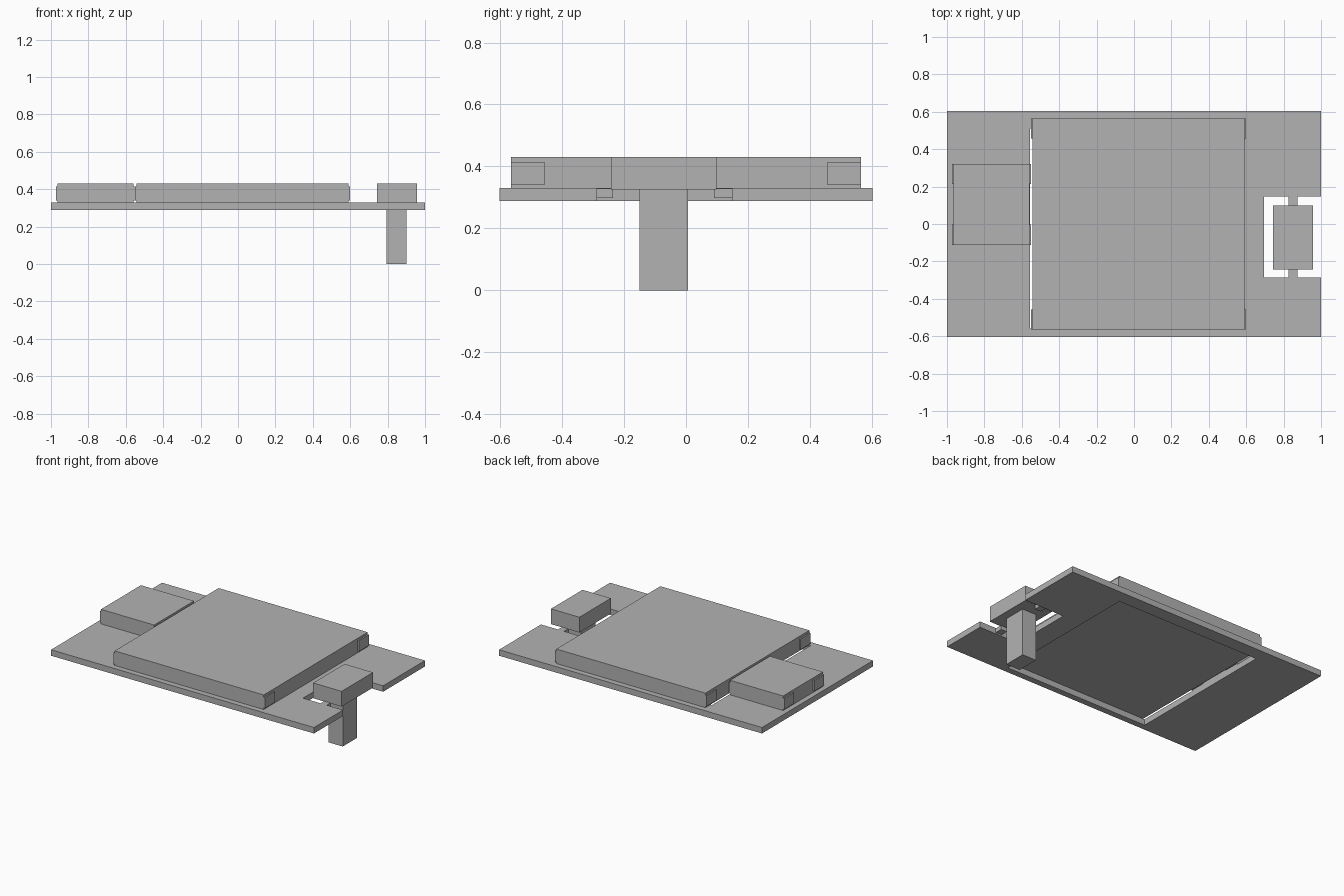
import bpy
import bmesh
from mathutils import Vector

default = bpy.data.objects.get("Cube")
if default:
    bpy.data.objects.remove(default, do_unlink=True)

# One plain grey for the whole model
grey = bpy.data.materials.new("plain_grey")
grey.use_nodes = True
colour = (0.45, 0.45, 0.45, 1)
grey.diffuse_color = colour
grey.node_tree.nodes["Principled BSDF"].inputs["Base Color"].default_value = colour


def box(name, x, y, z):
    """Box spanning the given (low, high) range on each axis."""
    bm = bmesh.new()
    bmesh.ops.create_cube(bm, size=1)
    low, high = Vector((x[0], y[0], z[0])), Vector((x[1], y[1], z[1]))
    for v in bm.verts:
        v.co = (low + high) / 2 + v.co * (high - low)
    mesh = bpy.data.meshes.new(name)
    bm.to_mesh(mesh)
    bm.free()
    mesh.materials.append(grey)
    obj = bpy.data.objects.new(name, mesh)
    bpy.context.collection.objects.link(obj)
    return obj


def cut(target, cutter):
    """Subtract the cutter and remove it."""
    cutter.hide_render = True
    mod = target.modifiers.new("cut", "BOOLEAN")
    mod.operation = "DIFFERENCE"
    mod.solver = "EXACT"
    mod.object = cutter
    bpy.context.view_layer.objects.active = target
    bpy.ops.object.modifier_apply(modifier=mod.name)
    bpy.data.objects.remove(cutter, do_unlink=True)


def padded_block(name, x, y, z):
    """Block with a thin pad at each corner of its two end faces."""
    box(name, x, y, z)
    depth, length = 0.009, 0.108
    ends = {"right": (x[0] - depth, x[0]), "left": (x[1], x[1] + depth)}
    sides = {"front": (y[0], y[0] + length), "back": (y[1] - length, y[1])}
    for end, px in ends.items():
        for side, py in sides.items():
            box(f"{name}_pad_{side}_{end}", px, py, (z[0] + 0.01, z[1] - 0.015))


# Base plate with a window under the large block and an open slot at one end
plate = box("base_plate", (-1, 1), (-0.603, 0.603), (0.289, 0.33))
cut(plate, box("window_cutter", (-0.555, 0.545), (-0.56, 0.51), (0.2, 0.4)))
cut(plate, box("slot_cutter", (0.695, 1.1), (-0.287, 0.148), (0.2, 0.4)))

# Raised blocks
padded_block("large_block", (-0.543, 0.591), (-0.565, 0.565), (0.33, 0.43))
padded_block("small_block", (-0.964, -0.56), (-0.112, 0.322), (0.33, 0.43))

# Lever hung in the slot on two pivot pegs
box("lever_head", (0.742, 0.958), (-0.243, 0.099), (0.325, 0.43))
box("lever_stem", (0.795, 0.902), (-0.15, 0.006), (0, 0.325))
for side, y in (("front", (-0.29, -0.235)), ("back", (0.09, 0.148))):
    box("pivot_peg_" + side, (0.827, 0.873), y, (0.298, 0.328))
